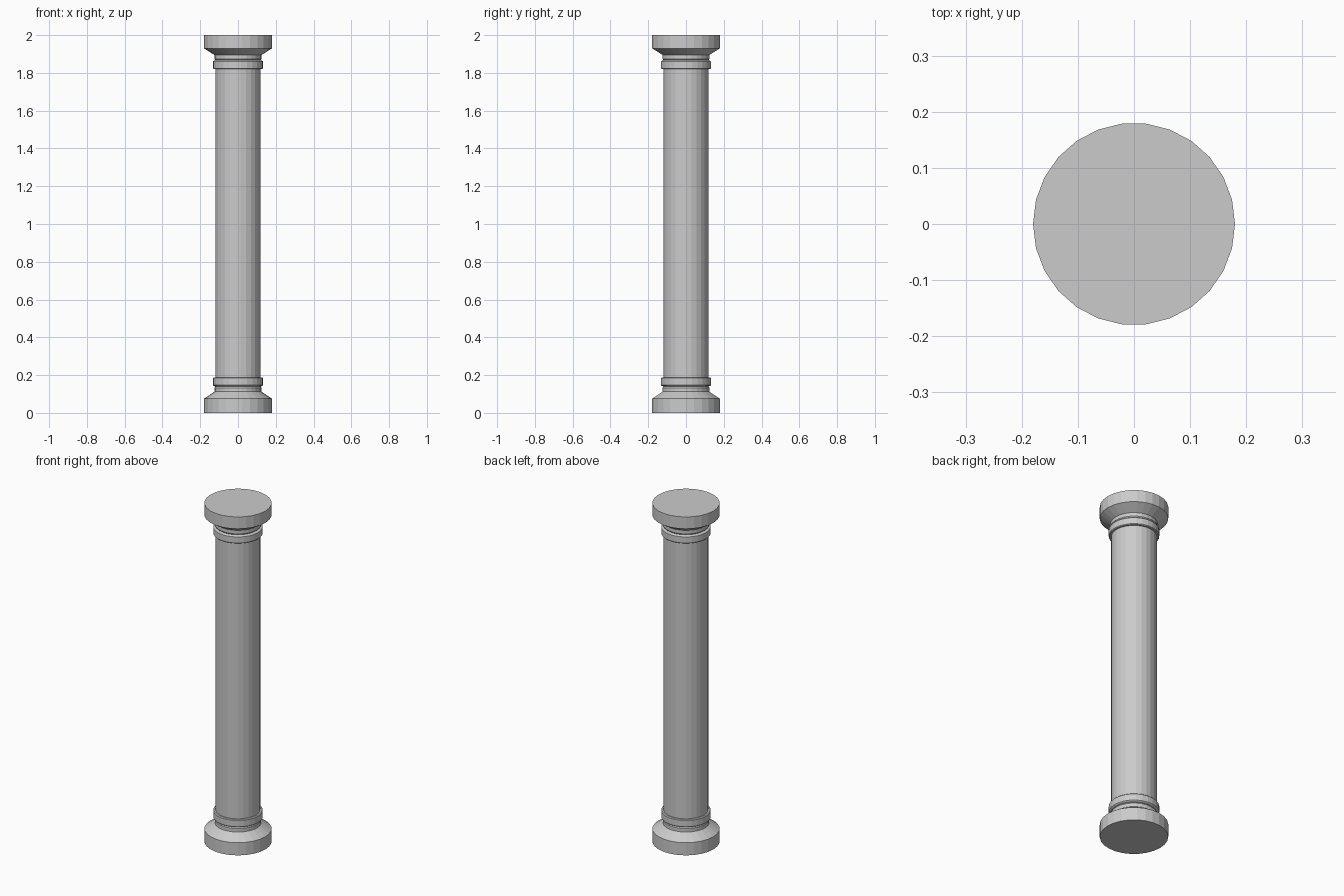
import bpy, bmesh, math

if "Cube" in bpy.data.objects:
    bpy.data.objects.remove(bpy.data.objects["Cube"])

SIDES = 26

def lathe(name, profile):
    """Turn an (r, z) profile into a capped, flat-faced solid."""
    bm = bmesh.new()
    rings = [[bm.verts.new((r * math.cos(2 * math.pi * i / SIDES),
                            r * math.sin(2 * math.pi * i / SIDES), z))
              for i in range(SIDES)] for r, z in profile]
    for a, b in zip(rings, rings[1:]):
        for i in range(SIDES):
            j = (i + 1) % SIDES
            bm.faces.new((a[i], a[j], b[j], b[i]))
    bm.faces.new(rings[0][::-1])
    bm.faces.new(rings[-1])
    mesh = bpy.data.meshes.new(name)
    bm.to_mesh(mesh)
    bm.free()
    obj = bpy.data.objects.new(name, mesh)
    bpy.context.collection.objects.link(obj)
    return obj

# One continuous turned column: base, neck, ring, shaft, ring, neck, capital
lathe("column", [
    (0.18, 0.0), (0.18, 0.075), (0.125, 0.112),      # base and its slope
    (0.125, 0.133), (0.12, 0.14), (0.129, 0.143),    # lower neck and groove
    (0.133, 0.147), (0.133, 0.184), (0.129, 0.188),  # lower ring
    (0.12, 0.188), (0.12, 1.82),                     # shaft
    (0.129, 1.82), (0.133, 1.824), (0.133, 1.86),    # upper ring
    (0.129, 1.864), (0.12, 1.867), (0.125, 1.874),   # upper groove
    (0.125, 1.895), (0.18, 1.93), (0.18, 2.0),       # upper neck and capital
])
